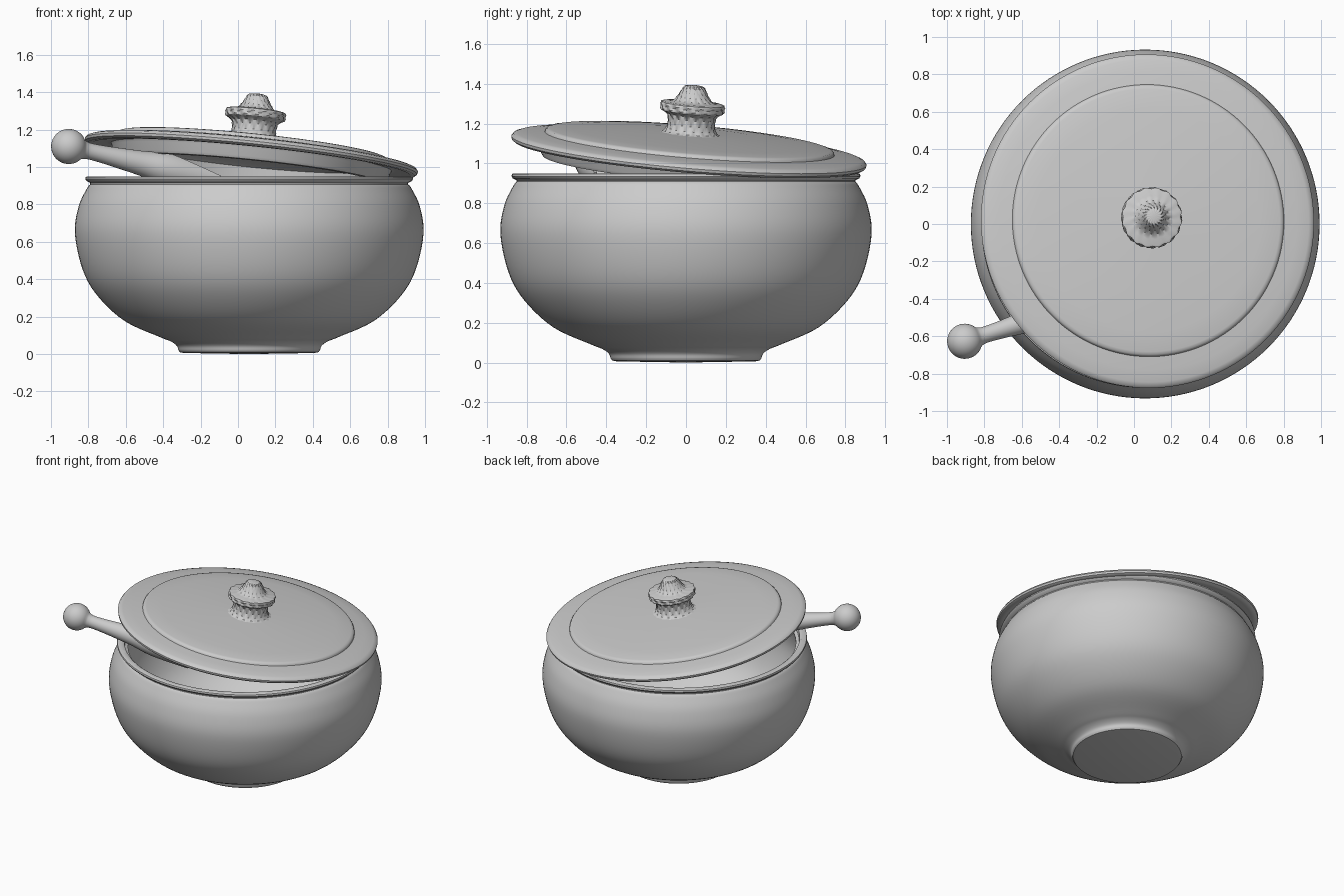
import bpy, bmesh
from math import cos, sin, tau, radians
from mathutils import Vector


def smooth_curve(pts, steps=5):
    """Catmull-Rom through the profile points."""
    p = [Vector(q) for q in pts]
    p = [2 * p[0] - p[1]] + p + [2 * p[-1] - p[-2]]
    out = []
    for a, b, c, d in zip(p, p[1:], p[2:], p[3:]):
        for i in range(steps):
            t = i / steps
            out.append(0.5 * (2 * b + (c - a) * t + (2 * a - 5 * b + 4 * c - d) * t * t
                              + (3 * b - a - 3 * c + d) * t ** 3))
    return [tuple(q) for q in out] + [tuple(pts[-1])]


def lathe(name, profile, loc, axis=(0, 0, 1), seg=96, flutes=0, twist=0, cut=None, angle=35):
    """Spin (radius, height[, flute depth]) points; a radius of 0 closes to a pole."""
    bm = bmesh.new()
    rings = []
    for r, h, *amp in profile:
        if r < 1e-5:
            rings.append([bm.verts.new((0, 0, h))] * seg)
            continue
        ring = []
        for i in range(seg):
            t = tau * i / seg
            q = r + (amp[0] * cos(flutes * (t + twist * h)) if amp else 0)
            ring.append(bm.verts.new((q * cos(t), q * sin(t), h)))
        rings.append(ring)
    for a, b in zip(rings, rings[1:]):
        for i in range(seg):
            j = (i + 1) % seg
            bm.faces.new(list(dict.fromkeys((a[i], a[j], b[j], b[i]))))
    bmesh.ops.recalc_face_normals(bm, faces=bm.faces)
    if cut:
        bmesh.ops.bisect_plane(bm, geom=bm.verts[:] + bm.edges[:] + bm.faces[:],
                               plane_co=cut[0], plane_no=cut[1], clear_outer=True)
        # close the rim between outer and inner wall
        edges = [e for e in bm.edges if e.is_boundary]
        bmesh.ops.holes_fill(bm, edges=edges, sides=0)
    me = bpy.data.meshes.new(name)
    bm.to_mesh(me)
    bm.free()
    ob = bpy.data.objects.new(name, me)
    bpy.context.collection.objects.link(ob)
    ob.location = loc
    ob.rotation_mode = 'QUATERNION'
    ob.rotation_quaternion = Vector(axis).to_track_quat('Z', 'Y')
    bpy.ops.object.select_all(action='DESELECT')
    ob.select_set(True)
    bpy.context.view_layer.objects.active = ob
    bpy.ops.object.shade_smooth_by_angle(angle=radians(angle))
    return ob


# bowl: foot, round belly, pinched neck, rolled lip, inner wall
belly = smooth_curve([(0.378, 0.02), (0.388, 0.045), (0.42, 0.068), (0.48, 0.092), (0.665, 0.176),
                      (0.81, 0.31), (0.89, 0.45), (0.932, 0.645), (0.912, 0.79), (0.868, 0.885),
                      (0.85, 0.908)])
lip = [(0.85, 0.915), (0.87, 0.925), (0.876, 0.935), (0.874, 0.946), (0.866, 0.95),
       (0.836, 0.95), (0.826, 0.943), (0.822, 0.915), (0.80, 0.905)]
inside = smooth_curve([(0.80, 0.895), (0.84, 0.82), (0.872, 0.65), (0.83, 0.46), (0.75, 0.33),
                       (0.61, 0.22), (0.40, 0.12), (0.2, 0.09)])
lathe("bowl", [(0, 0), (0.35, 0.006), (0.37, 0.01)] + belly + lip + inside + [(0, 0.085)],
      (0.06, 0, 0), seg=128)

# lid: tilted disc with raised centre, rounded edge and locating flange below
LID, TILT = (0.072, 0.015, 1.065), (0.102, 0.084, 1)
lathe("lid", [(0, 0.09), (0.14, 0.086), (0.4, 0.077), (0.6, 0.066), (0.705, 0.057), (0.72, 0.053),
              (0.727, 0.045), (0.73, 0.036), (0.80, 0.029), (0.865, 0.02), (0.885, 0.013),
              (0.895, 0), (0.892, -0.014), (0.878, -0.024), (0.855, -0.025), (0.78, -0.008),
              (0.755, -0.012), (0.747, -0.025), (0.74, -0.07), (0.73, -0.085), (0.70, -0.087),
              (0.685, -0.075), (0.675, -0.01), (0.65, 0.005), (0.4, 0.03), (0, 0.042)],
      LID, TILT, seg=128)

# knob: twisted fluted neck, scalloped collar, twisted cone tip
lathe("lid_knob", [(0.16, 0.082, 0), (0.135, 0.09, 0.004), (0.123, 0.105, 0.006),
                   (0.116, 0.13, 0.006), (0.117, 0.16, 0.006), (0.125, 0.18, 0.006),
                   (0.145, 0.192, 0.004), (0.156, 0.197, 0.004), (0.16, 0.206, 0.004),
                   (0.157, 0.216, 0.004), (0.161, 0.226, 0.004), (0.158, 0.237, 0.004),
                   (0.146, 0.242, 0.003), (0.115, 0.243, 0.003), (0.095, 0.25, 0.005),
                   (0.079, 0.268, 0.006), (0.065, 0.292, 0.006), (0.053, 0.315, 0.005),
                   (0.043, 0.325, 0.004), (0.025, 0.329, 0.001), (0, 0.33)],
      LID, TILT, seg=128, flutes=16, twist=7)

# scoop: ball end, tapering handle, open trough reaching into the bowl
ball = [(0.094 * sin(tau * i / 40), -0.094 * cos(tau * i / 40)) for i in range(17)]
handle = smooth_curve([(0.05, 0.085), (0.044, 0.115), (0.047, 0.2), (0.058, 0.33), (0.068, 0.43),
                       (0.085, 0.53), (0.092, 0.63), (0.092, 0.84)], 4)
hollow = [(0.078, 0.84), (0.078, 0.63), (0.066, 0.56), (0.04, 0.53), (0, 0.52)]
lathe("scoop", ball + handle + hollow, (-0.905, -0.627, 1.11), (1, 0.32, -0.23), seg=48,
      cut=((0, 0.085, 0.55), (0, 1, 0.21)))
